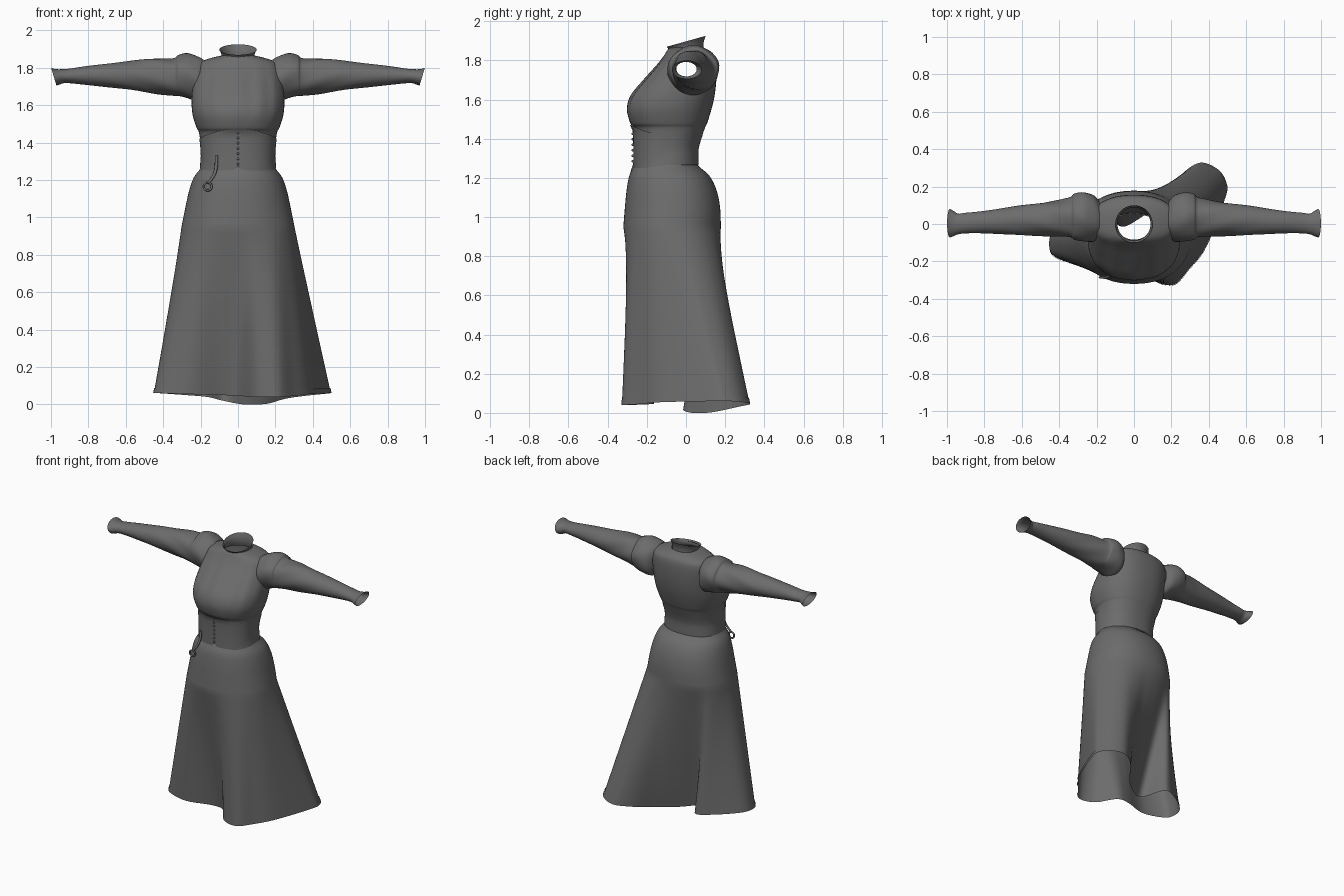
import bpy, bmesh, math
from mathutils import Vector

if "Cube" in bpy.data.objects:
    bpy.data.objects.remove(bpy.data.objects["Cube"])

cloth = bpy.data.materials.new("grey cloth")
cloth.diffuse_color = (0.15, 0.15, 0.15, 1)
cloth.use_nodes = True
cloth.node_tree.nodes["Principled BSDF"].inputs["Base Color"].default_value = cloth.diffuse_color
TAU = 2 * math.pi


def finish(obj, angle=50):
    obj.data.materials.append(cloth)
    bpy.ops.object.select_all(action='DESELECT')
    obj.select_set(True)
    bpy.context.view_layer.objects.active = obj
    bpy.ops.object.shade_smooth_by_angle(angle=math.radians(angle))
    return obj


def loft(name, rings, keep=None):
    """Open tube through closed rings; keep() filters faces by centre."""
    bm = bmesh.new()
    vs = [[bm.verts.new(p) for p in r] for r in rings]
    n = len(rings[0])
    for a, b in zip(vs, vs[1:]):
        for i in range(n):
            j = (i + 1) % n
            bm.faces.new((a[i], a[j], b[j], b[i]))
    if keep:
        gone = [f for f in bm.faces if not keep(f.calc_center_median())]
        bmesh.ops.delete(bm, geom=gone, context='FACES')
    bmesh.ops.recalc_face_normals(bm, faces=bm.faces)
    me = bpy.data.meshes.new(name)
    bm.to_mesh(me)
    bm.free()
    obj = bpy.data.objects.new(name, me)
    bpy.context.collection.objects.link(obj)
    return finish(obj)


def smooth(rows, steps, closed=False):
    """Catmull-Rom interpolation of rows of numbers."""
    n, out = len(rows), []
    pick = (lambda i: rows[i % n]) if closed else (lambda i: rows[min(max(i, 0), n - 1)])
    for i in range(n if closed else n - 1):
        for s in range(steps):
            t = s / steps
            out.append([0.5 * (2 * b + (c - a) * t + (2 * a - 5 * b + 4 * c - d) * t * t
                               + (3 * b - a - 3 * c + d) * t ** 3)
                        for a, b, c, d in zip(pick(i - 1), pick(i), pick(i + 1), pick(i + 2))])
    return out if closed else out + [list(rows[-1])]


def oval(a, half, lo, hi, e=2.0):
    """Point of a superellipse: half width, and low/high limits of the other axis."""
    c, s = math.cos(a), math.sin(a)
    p = 2 / e
    return (half * math.copysign(abs(c) ** p, c),
            (lo + hi) / 2 + (hi - lo) / 2 * math.copysign(abs(s) ** p, s))


# Bodice: height, half width, front y, back y
body = smooth([(1.265, .195, -.26, .055), (1.36, .197, -.26, .065), (1.45, .208, -.265, .095),
               (1.48, .222, -.285, .108), (1.55, .243, -.30, .13), (1.62, .248, -.28, .146),
               (1.70, .243, -.215, .155), (1.78, .232, -.145, .155), (1.825, .212, -.112, .145),
               (1.85, .15, -.097, .12), (1.865, .088, -.083, .09)], 5)
N = 72


def body_point(row, k, grow=0.0):
    z, h, f, b = row
    a = TAU * k / N
    x, y = oval(a, h + grow, f - grow, b + grow, 2.3)
    # soft gathers running down the chest from the neckline
    if 1.5 < z < 1.84 and y < 0:
        y += .004 * math.cos(a * 14) * math.sin((z - 1.5) / .34 * math.pi) * max(0, -math.sin(a))
    return Vector((x, y, z))


def outside_armhole(c):
    return not (abs(c.x) > .17 and ((c.y - .01) / .075) ** 2 + ((c.z - 1.75) / .075) ** 2 < 1)


loft("bodice", [[body_point(r, k) for k in range(N)] for r in body], outside_armhole)


# Corset: follows the bodice, top edge arched and bottom edge notched in front
def body_row(z):
    for a, b in zip(body, body[1:]):
        if a[0] <= z <= b[0]:
            t = (z - a[0]) / (b[0] - a[0])
            return [p + (q - p) * t for p, q in zip(a, b)]
    return [z] + body[0][1:]


corset = []
for j in range(11):
    ring = []
    for k in range(N):
        front = max(0, -math.sin(TAU * k / N))
        x = abs(body_point(body[0], k).x)
        low = 1.265 - .022 * front + (max(0, .03 - x) if front else 0)
        z = low + (1.42 + .05 * front ** 2 - low) * j / 10
        row = body_row(z)
        row[0] = z
        ring.append(body_point(row, k, .002 + .007 * max(front ** .5, 1 - j / 5)))
    corset.append(ring)
loft("corset", corset)

# Collar: height, radius, tilted up towards the back
collar = smooth([(1.83, .096), (1.85, .089), (1.875, .09), (1.897, .1)], 4)
loft("collar", [[(r * math.cos(a), r * math.sin(a),
                  z + r * math.sin(a) * .28 * (z - 1.83) / .067)
                 for a in [TAU * k / 40 for k in range(40)]] for z, r in collar])

# Sleeves with puffed shoulder and flared cuff: x, low z, high z, front y, back y
arm = smooth([(.185, 1.64, 1.845, -.075, .12), (.215, 1.62, 1.86, -.092, .155),
              (.27, 1.635, 1.876, -.092, .17), (.32, 1.648, 1.866, -.085, .16),
              (.345, 1.65, 1.85, -.072, .14), (.45, 1.663, 1.85, -.065, .12),
              (.6, 1.685, 1.833, -.06, .10), (.8, 1.707, 1.81, -.05, .07),
              (.9, 1.717, 1.795, -.05, .06), (.94, 1.717, 1.792, -.055, .055),
              (.965, 1.71, 1.793, -.065, .07), (.985, 1.705, 1.80, -.072, .08)], 5)


def sleeve_ring(row, side):
    x, lo, hi, f, b = row
    ring = []
    mid = (lo + hi) / 2
    slant = .3 * min(1, max(0, (x - .88) / .1))
    for k in range(40):
        a = TAU * k / 40
        fold = 1 + .03 * math.sin(5 * a + 22 * x) * max(0, 1 - abs(x - .4) / .4)
        y, z = oval(a, (b - f) / 2 * fold, lo, hi)
        ring.append((side * (x + slant * (z - mid)), (f + b) / 2 + y, mid + (z - mid) * fold))
    return ring


for side, label in ((-1, "left"), (1, "right")):
    loft(label + "_sleeve", [sleeve_ring(r, side) for r in arm])

# Skirt: hips from ovals, then blending to a swirling hem outline
hem = smooth([(.485, .14, .06), (.49, .22, .06), (.445, .29, .055), (.35, .325, .045),
              (.25, .26, .03), (.15, .13, .003), (.03, .03, .0), (-.08, -.01, .02),
              (-.165, .13, .04), (-.28, .09, .05), (-.42, -.02, .06), (-.45, -.11, .06),
              (-.415, -.18, .06), (-.26, -.22, .055), (-.09, -.17, .05), (.005, -.175, .045),
              (.095, -.295, .04), (.21, -.325, .04), (.295, -.24, .045), (.385, -.12, .055)],
             6, True)
M = len(hem)
hips = smooth([(1.275, .192, -.255, .05), (1.255, .205, -.268, .07), (1.21, .238, -.29, .12),
               (1.14, .262, -.303, .155), (1.05, .282, -.312, .174), (.95, .302, -.32, .178)], 4)
rings = []
for z, h, f, b in hips:
    rings.append([(*oval(TAU * k / M, h, f, b, 2.2), z) for k in range(M)])
base = [Vector(p) for p in rings[-1]]
for j in range(1, 25):
    t = j / 24
    rings.append([p.lerp(Vector(q), t) for p, q in zip(base, hem)])
loft("skirt", rings)

# Hem band, a thin strip just outside the lower edge
band = []
for t in (.97, 1.0):
    band.append([p.lerp(Vector(q), t) + Vector((q[0], q[1], 0)) * .008
                 for p, q in zip(base, hem)])
loft("hem_band", band)

# Buttons down the corset front
for i in range(7):
    bpy.ops.mesh.primitive_uv_sphere_add(segments=10, ring_count=6, radius=.007,
                                         location=(0, -.271, 1.285 + i * .028))
    bpy.context.object.name = "button"
    finish(bpy.context.object)

# Hanging strap with a ring at its end
path = smooth([(-.115, -.258, 1.33), (-.116, -.262, 1.28), (-.125, -.275, 1.235),
               (-.145, -.285, 1.20), (-.158, -.288, 1.185)], 4)
strap = []
for x, y, z in path:
    strap.append([(x + .009 * math.cos(a), y + .007 * math.sin(a), z)
                  for a in [TAU * k / 10 for k in range(10)]])
loft("strap", strap)
bpy.ops.mesh.primitive_torus_add(major_radius=.021, minor_radius=.006, major_segments=24,
                                 minor_segments=8, location=(-.162, -.285, 1.165),
                                 rotation=(math.pi / 2, 0, 0))
bpy.context.object.name = "strap_ring"
finish(bpy.context.object)
